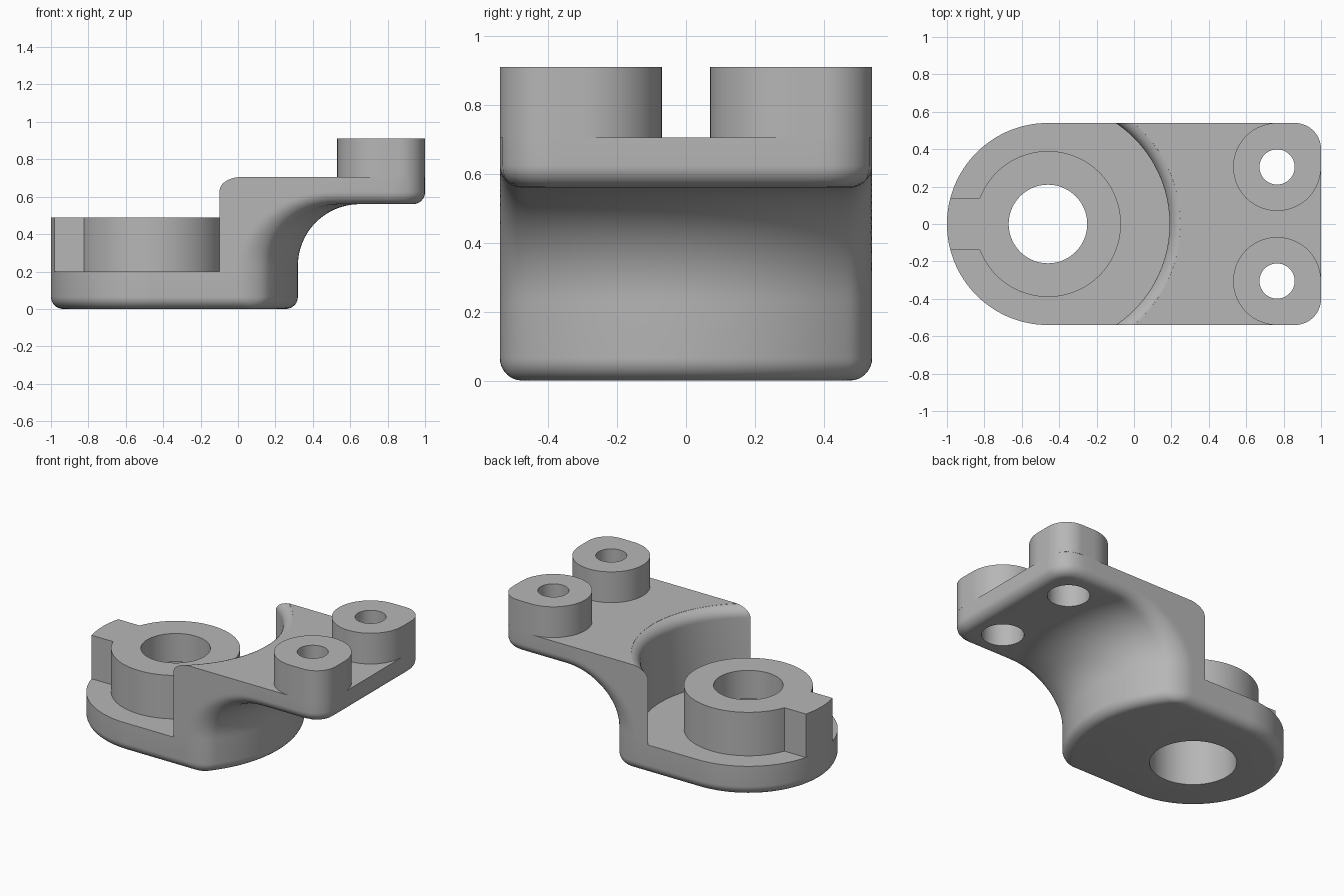
import bpy, bmesh
from math import sin, cos, asin, hypot, pi, radians

if "Cube" in bpy.data.objects:
    bpy.data.objects.remove(bpy.data.objects["Cube"], do_unlink=True)

AXIS = -0.46          # x of the main bore
HALF = 0.54           # half width
FILLET = 0.065
CORNER = 0.14
FLOOR, COLLAR_TOP = 0.2, 0.49
UNDER, DECK, PAD_TOP = 0.56, 0.705, 0.91
NECK, SWEEP = 0.78, 0.33   # neck radius and the sweep out to the deck
PAD_X, PAD_Y, PAD_R = 0.765, 0.305, 0.235

metal = bpy.data.materials.new("plain_grey")
metal.use_nodes = True
grey = (0.47, 0.47, 0.47, 1)
metal.diffuse_color = grey
metal.node_tree.nodes["Principled BSDF"].inputs["Base Color"].default_value = grey


def loft(name, rings):
    """Skin equal rings from bottom to top and cap both ends."""
    bm = bmesh.new()
    rows = [[bm.verts.new(p) for p in ring] for ring in rings]
    n = len(rows[0])
    for low, high in zip(rows, rows[1:]):
        for i in range(n):
            j = (i + 1) % n
            bm.faces.new((low[i], low[j], high[j], high[i]))
    bm.faces.new(rows[0][::-1])
    bm.faces.new(rows[-1])
    bmesh.ops.remove_doubles(bm, verts=bm.verts, dist=0.0004)
    bmesh.ops.recalc_face_normals(bm, faces=bm.faces)
    mesh = bpy.data.meshes.new(name)
    bm.to_mesh(mesh)
    bm.free()
    mesh.materials.append(metal)
    obj = bpy.data.objects.new(name, mesh)
    bpy.context.collection.objects.link(obj)
    return obj


def arc(cx, cy, r, start, end, steps):
    return [(cx + r * cos(start + (end - start) * i / steps),
             cy + r * sin(start + (end - start) * i / steps)) for i in range(steps + 1)]


def prism(name, outline, z0, z1):
    return loft(name, [[(x, y, z) for x, y in outline] for z in (z0, z1)])


def lathe(name, cx, cy, profile, steps=96):
    circles = [[(x, y, z) for x, y in arc(cx, cy, r, 0, 2 * pi, steps)[:-1]]
               for r, z in profile]
    obj = loft(name, circles)
    obj.hide_render = True
    return obj


def select(obj):
    bpy.ops.object.select_all(action="DESELECT")
    obj.select_set(True)
    bpy.context.view_layer.objects.active = obj


def cut(obj, cutter):
    select(obj)
    mod = obj.modifiers.new("cut", "BOOLEAN")
    mod.operation, mod.solver, mod.object = "DIFFERENCE", "EXACT", cutter
    bpy.ops.object.modifier_apply(modifier=mod.name)


# Bracket body: plan outline, swept underside and floor blended by one fillet
def plan(x, y):
    if x < AXIS:
        return hypot(x - AXIS, y) - HALF
    qx, qy = x - (1 - CORNER), abs(y) - (HALF - CORNER)
    return hypot(max(qx, 0), max(qy, 0)) + min(max(qx, qy), 0) - CORNER


def underside(r, z):
    if z < UNDER - SWEEP:
        return r - NECK
    if r > NECK + SWEEP:
        return UNDER - z
    return SWEEP - hypot(r - NECK - SWEEP, z - UNDER + SWEEP)


def solid(r, a, z):
    terms = (plan(AXIS + r * cos(a), r * sin(a)), underside(r, z), -z)
    outer = sum(max(t + FILLET, 0) ** 2 for t in terms) ** 0.5
    return min(max(terms), -FILLET) + outer


def body_ring(z, steps=288):
    ring = []
    for i in range(steps):
        a = 2 * pi * i / steps
        low, high = 0.0, 1.7
        for _ in range(24):
            mid = (low + high) / 2
            if solid(mid, a, z) < 0:
                low = mid
            else:
                high = mid
        ring.append((AXIS + low * cos(a), low * sin(a), z))
    return ring


round_steps = [FILLET * (1 - cos(0.06 + (pi / 2 - 0.06) * i / 9)) for i in range(10)]
sweep_steps = [UNDER - SWEEP + SWEEP * sin(pi / 2 * i / 20) for i in range(20)]
levels = round_steps + sweep_steps + [UNDER - 0.0001]
levels += [UNDER + s for s in round_steps] + [DECK]
body = loft("bracket_body", [body_ring(z) for z in levels])

# Round clearance above the base, with a rolled top edge
roll = 0.07
flare = [(0.65 + roll * (1 - cos(radians(t))), DECK - roll + roll * sin(radians(t)))
         for t in range(0, 81, 10)]
clearance = lathe("clearance_cutter", AXIS, 0,
                  [(0.65, FLOOR)] + flare + [(0.72, 0.8)], 180)
cut(body, clearance)

# Collar with a key tab reaching the rim
key = 0.14
rim, inner = asin(key / HALF), asin(key / 0.39)
outline = arc(AXIS, 0, HALF, pi - rim, pi + rim, 12)
outline += arc(AXIS, 0, 0.39, pi + inner, 3 * pi - inner, 96)
collar = prism("collar_with_key", outline, FLOOR, COLLAR_TOP)

# Stepped main bore
bore = lathe("bore_cutter", AXIS, 0, [(0.26, -0.1), (0.26, 0.3), (0.21, 0.3), (0.21, 0.6)])
cut(body, bore)
cut(collar, bore)
cutters = [clearance, bore]
parts = [body, collar]

# Two mounting pads that fill the deck corners, each with a stepped hole
pad_outline = arc(PAD_X, PAD_Y, PAD_R, pi / 2, 2 * pi, 60)
pad_outline += arc(1 - CORNER, HALF - CORNER, CORNER, 0, pi / 2, 14)
for side, sign in (("left", 1), ("right", -1)):
    label = "back" if sign > 0 else "front"
    pad = prism(label + "_mounting_pad", [(x, sign * y) for x, y in pad_outline],
                DECK, PAD_TOP)
    hole = lathe(label + "_hole_cutter", PAD_X, sign * PAD_Y,
                 [(0.127, 0.4), (0.127, 0.75), (0.094, 0.75), (0.094, 1.0)], 64)
    cut(body, hole)
    cut(pad, hole)
    cutters.append(hole)
    parts.append(pad)

for cutter in cutters:
    bpy.data.objects.remove(cutter, do_unlink=True)
for part in parts:
    select(part)
    bpy.ops.object.shade_smooth_by_angle(angle=radians(30))
